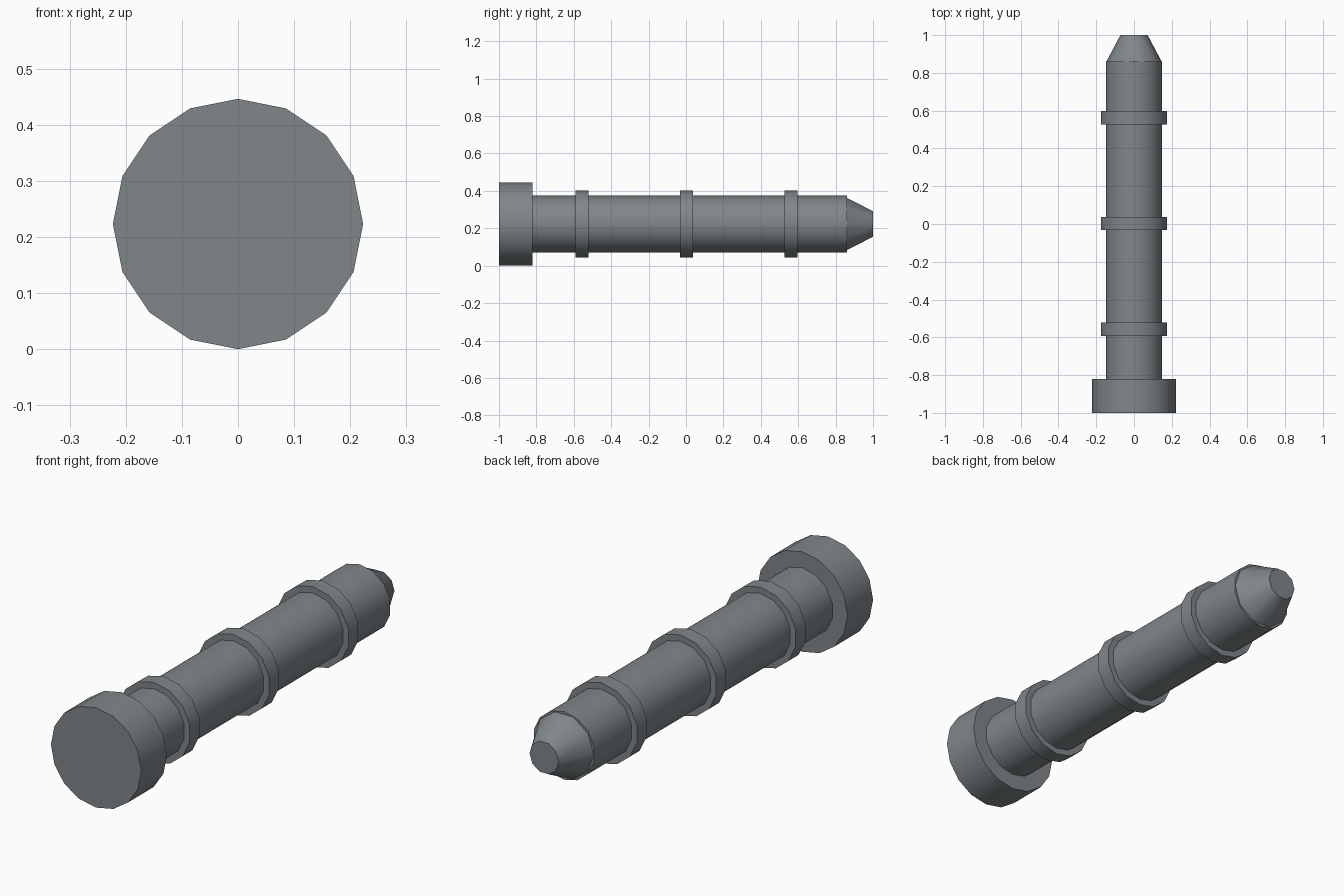
import bpy, math

if "Cube" in bpy.data.objects:
    bpy.data.objects.remove(bpy.data.objects["Cube"])

CZ = 0.223  # axis height

steel = bpy.data.materials.new("dark_steel")
steel.diffuse_color = (0.215, 0.24, 0.255, 1)
steel.use_nodes = True
steel.node_tree.nodes["Principled BSDF"].inputs["Base Color"].default_value = steel.diffuse_color


def turned(name, y0, y1, r0, r1, sides, roll=0.0):
    """Capped cylinder or cone frustum along y, from y0 (radius r0) to y1 (radius r1)."""
    bpy.ops.mesh.primitive_cone_add(
        vertices=sides, radius1=r0, radius2=r1, depth=y1 - y0,
        location=(0, (y0 + y1) / 2, CZ), rotation=(-math.pi / 2, roll, 0))
    ob = bpy.context.object
    ob.name = name
    ob.data.materials.append(steel)
    bpy.ops.object.shade_smooth_by_angle(angle=math.radians(40))
    return ob


# Wide end cap
turned("head", -1.0, -0.82, 0.223, 0.223, 16)

# Long round body
turned("shaft", -0.84, 0.86, 0.152, 0.152, 14)

# Three raised bands
for i, y in enumerate((-0.557, 0.003, 0.562)):
    turned(f"band_{i + 1}", y - 0.035, y + 0.035, 0.18, 0.18, 14)

# Tapered tip, rolled so its corners lie on the x axis
turned("tip", 0.855, 1.0, 0.149, 0.072, 10, math.pi / 2)
